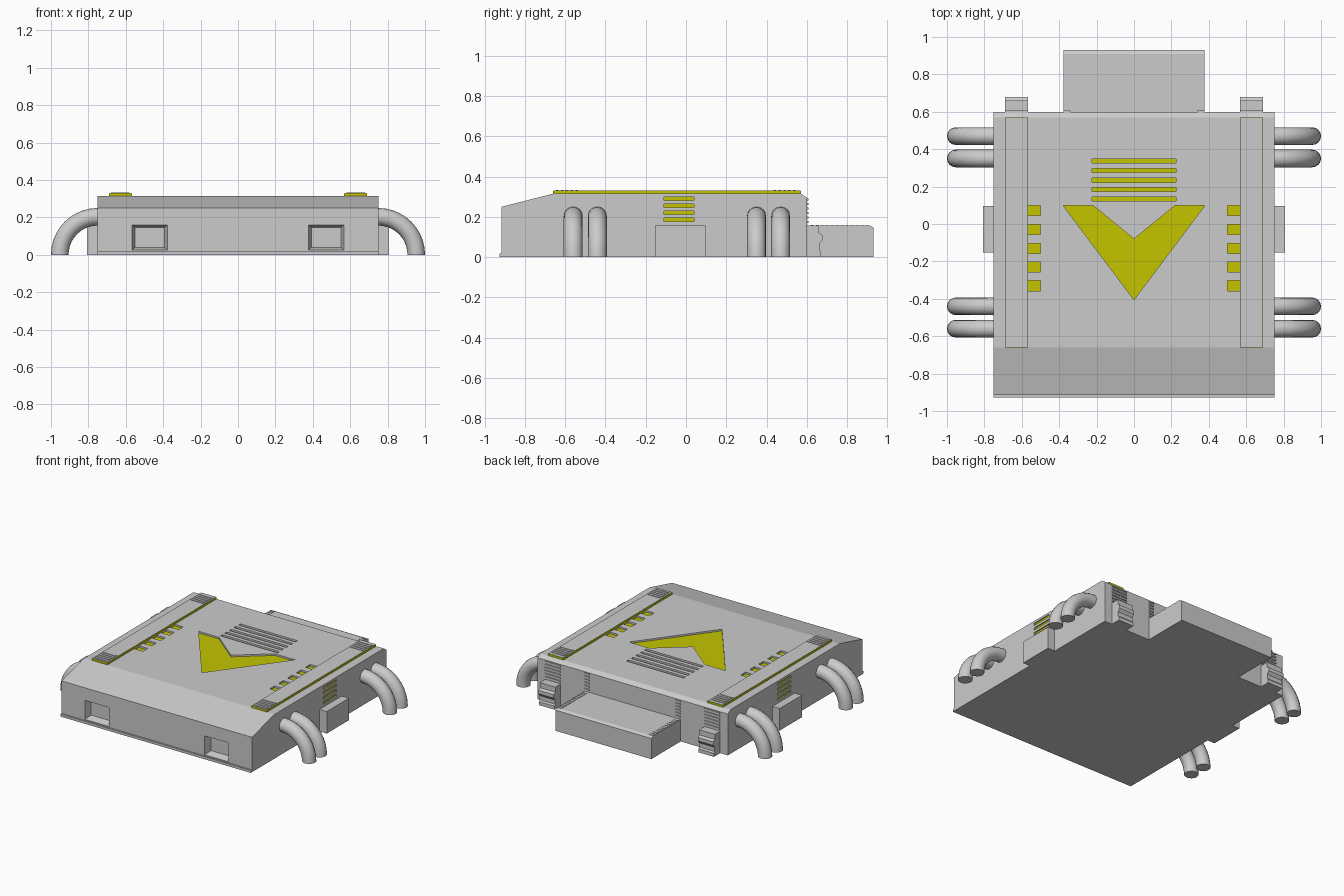
import bpy, bmesh, math
from mathutils import Matrix, Vector

if "Cube" in bpy.data.objects:
    bpy.data.objects.remove(bpy.data.objects["Cube"])

yellow = bpy.data.materials.new("yellow")
yellow.diffuse_color = (0.55, 0.56, 0.0, 1)
yellow.use_nodes = True
yellow.node_tree.nodes["Principled BSDF"].inputs["Base Color"].default_value = yellow.diffuse_color


def finish(name, bm, mat=None):
    bmesh.ops.recalc_face_normals(bm, faces=bm.faces)
    me = bpy.data.meshes.new(name)
    bm.to_mesh(me)
    bm.free()
    ob = bpy.data.objects.new(name, me)
    bpy.context.collection.objects.link(ob)
    if mat:
        me.materials.append(mat)
    return ob


def add_box(bm, x0, x1, y0, y1, z0, z1):
    m = Matrix.Translation(((x0 + x1) / 2, (y0 + y1) / 2, (z0 + z1) / 2))
    m = m @ Matrix.Diagonal((abs(x1 - x0), abs(y1 - y0), abs(z1 - z0), 1))
    bmesh.ops.create_cube(bm, size=1, matrix=m)


def add_prism(bm, pts, offset):
    f = bm.faces.new([bm.verts.new(p) for p in pts])
    r = bmesh.ops.extrude_face_region(bm, geom=[f])
    vs = [v for v in r["geom"] if isinstance(v, bmesh.types.BMVert)]
    bmesh.ops.translate(bm, verts=vs, vec=offset)


def boxes(name, items, mat=None, mirror=True):
    """Several boxes as one object, optionally repeated on the -x side."""
    bm = bmesh.new()
    for x0, x1, y0, y1, z0, z1 in items:
        add_box(bm, x0, x1, y0, y1, z0, z1)
        if mirror:
            add_box(bm, -x1, -x0, y0, y1, z0, z1)
    return finish(name, bm, mat)


TOP, W = 0.315, 0.75

# main hull: side profile extruded across the width
bm = bmesh.new()
profile = [(-0.915, 0), (-0.915, 0.25), (-0.66, TOP), (0.57, TOP), (0.6, 0.295), (0.6, 0)]
add_prism(bm, [(-W, y, z) for y, z in profile], (2 * W, 0, 0))
hull = finish("hull", bm)

# recessed markings: chevron, bars, squares, side vents
chevron = [(-0.38, 0.1), (-0.22, 0.1), (0, -0.08), (0.22, 0.1), (0.38, 0.1), (0, -0.405)]
bars = [0.337, 0.287, 0.234, 0.184, 0.134]
squares = [0.072, -0.03, -0.13, -0.23, -0.33]
vents = [0.185, 0.22, 0.255, 0.29]


def markings(bm, lo, hi, side_in, side_out):
    add_prism(bm, [(x, y, lo) for x, y in chevron], (0, 0, hi - lo))
    for y in bars:
        add_box(bm, -0.225, 0.225, y - 0.011, y + 0.011, lo, hi)
    for s in (-1, 1):
        for y in squares:
            add_box(bm, s * 0.5, s * 0.569, y - 0.027, y + 0.027, lo, hi)
        for z in vents:
            add_box(bm, s * side_in, s * side_out, -0.11, 0.04, z - 0.009, z + 0.009)


bm = bmesh.new()
markings(bm, TOP - 0.015, TOP + 0.05, W - 0.012, W + 0.05)
# tapered front sockets
for s in (-1, 1):
    rings = []
    for y, inset in ((-0.93, -0.0045), (-0.865, 0.015)):
        x0, x1, z0, z1 = 0.378 + inset, 0.567 - inset, 0.025 + inset, 0.16 - inset
        rings.append([bm.verts.new((s * x, y, z)) for x, z in
                      ((x0, z0), (x1, z0), (x1, z1), (x0, z1))])
    bm.faces.new(rings[0])
    bm.faces.new(rings[1][::-1])
    for i in range(4):
        j = (i + 1) % 4
        bm.faces.new((rings[0][i], rings[1][i], rings[1][j], rings[0][j]))
cutter = finish("recess_cutter", bm)
cutter.hide_render = True
mod = hull.modifiers.new("recesses", "BOOLEAN")
mod.operation, mod.solver, mod.object = "DIFFERENCE", "EXACT", cutter
bpy.context.view_layer.objects.active = hull
bpy.ops.object.modifier_apply(modifier=mod.name)
bpy.data.objects.remove(cutter)

# yellow floors in the recesses
bm = bmesh.new()
markings(bm, TOP - 0.02, TOP - 0.012, W - 0.02, W - 0.009)
finish("yellow_markings", bm, yellow)

# front lip, side boxes
boxes("front_lip", [(-W, W, -0.927, -0.91, 0, 0.018)], mirror=False)
boxes("side_box", [(W - 0.01, 0.807, -0.153, 0.097, 0, 0.157)])

# top rails: yellow strip with a grey cover and ribbed ends
boxes("rail_strip", [(0.568, 0.69, -0.66, 0.57, TOP - 0.003, 0.328)], yellow)
boxes("rail_cover", [(0.57, 0.688, -0.658, 0.568, 0.327, 0.33)])
boxes("rail_ribs", [(0.58, 0.68, y, y + 0.013, 0.329, 0.334)
                    for base in (-0.645, 0.435) for y in (base + 0.024 * i for i in range(5))])

# rear ramp with chamfered end
bm = bmesh.new()
ramp = [(0.59, 0), (0.59, 0.157), (0.91, 0.157), (0.93, 0.147), (0.93, 0)]
add_prism(bm, [(-0.378, y, z) for y, z in ramp], (0.756, 0, 0))
finish("rear_ramp", bm)

# small ribs along the ramp edges, up the wall, and above the clamps
boxes("ramp_ribs", [(0.345, 0.377, y, y + 0.012, 0.155, 0.16)
                    for y in (0.62 + 0.025 * i for i in range(12))])
boxes("wall_ribs", [(x0, x1, 0.595, 0.607, z, z + 0.01)
                    for x0, x1 in ((0.34, 0.378), (0.568, 0.69))
                    for z in (0.17 + 0.022 * i for i in range(6))])

# stepped clamps on the rear wall
bm = bmesh.new()
clamp = [(0.59, 0), (0.67, 0), (0.67, 0.025), (0.662, 0.035), (0.662, 0.065), (0.67, 0.075),
         (0.678, 0.085), (0.678, 0.11), (0.66, 0.12), (0.66, 0.157), (0.59, 0.157)]
for s in (-1, 1):
    add_prism(bm, [(s * 0.568, y, z) for y, z in clamp], (s * 0.122, 0, 0))
finish("rear_clamp", bm)

# pipes: quarter bends from the side walls down to the ground
bm = bmesh.new()
SIDES, STEPS, R, r = 16, 10, 0.203, 0.047
for s in (-1, 1):
    for yc in (0.47, 0.35, -0.44, -0.56):
        rings = []
        for i in range(STEPS + 1):
            a = math.pi / 2 * i / STEPS
            ring = []
            for k in range(SIDES):
                t = 2 * math.pi * k / SIDES
                d = R + r * math.cos(t)
                ring.append(bm.verts.new((s * (W + d * math.cos(a)), yc + r * math.sin(t),
                                          d * math.sin(a))))
            rings.append(ring)
        for p, q in zip(rings, rings[1:]):
            for k in range(SIDES):
                n = (k + 1) % SIDES
                bm.faces.new((p[k], p[n], q[n], q[k]))
        bm.faces.new(rings[0])
        bm.faces.new(rings[-1])
pipes = finish("side_pipes", bm)
bpy.ops.object.select_all(action="DESELECT")
pipes.select_set(True)
bpy.context.view_layer.objects.active = pipes
bpy.ops.object.shade_smooth_by_angle(angle=math.radians(35))
